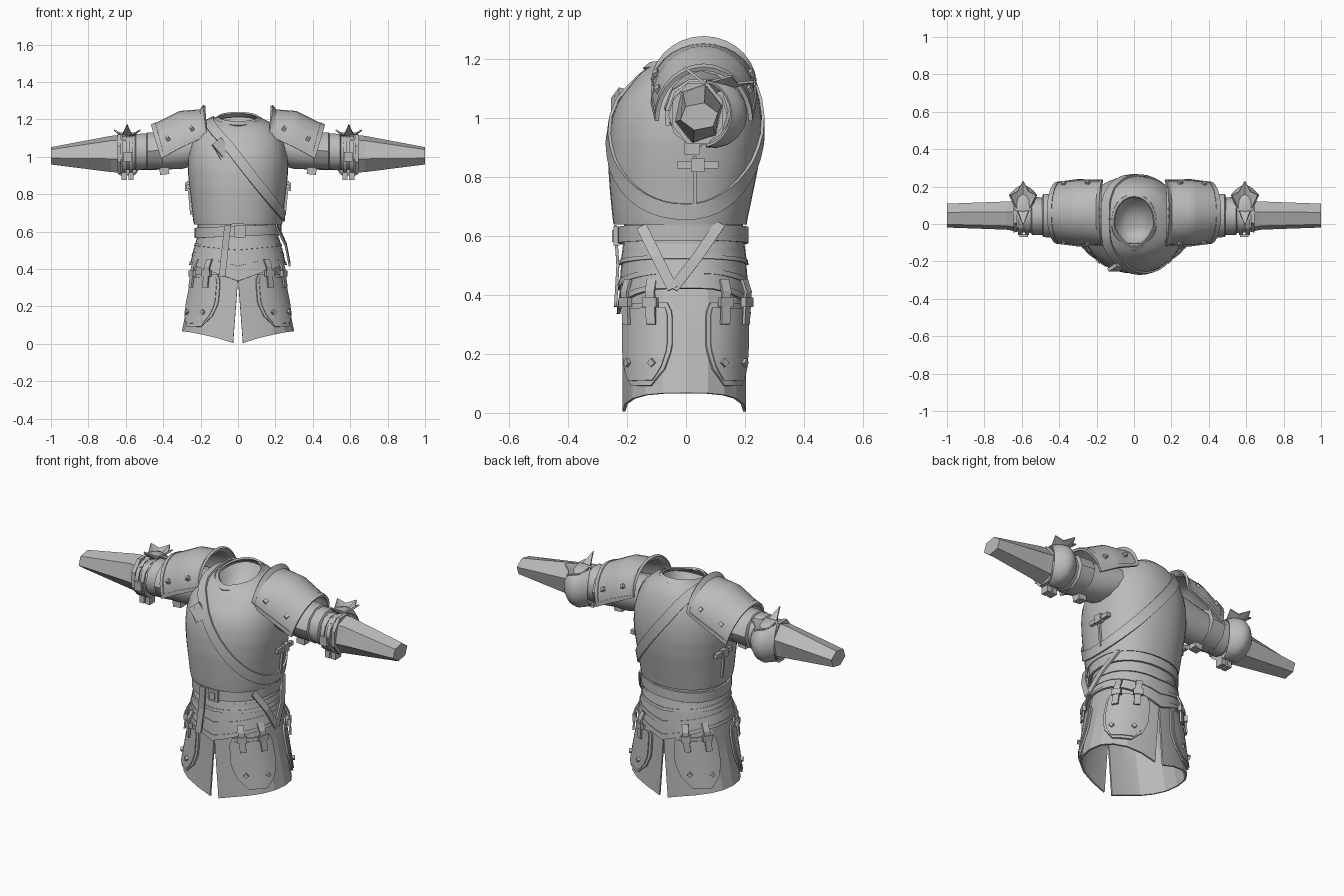
import bpy, bmesh, math
from math import sin, cos, pi, radians, copysign
from mathutils import Vector, Matrix

if "Cube" in bpy.data.objects:
    bpy.data.objects.remove(bpy.data.objects["Cube"])

V = Vector
grey = bpy.data.materials.new("steel_grey")
grey.diffuse_color = (0.5, 0.5, 0.5, 1)
grey.use_nodes = True
grey.node_tree.nodes["Principled BSDF"].inputs["Base Color"].default_value = grey.diffuse_color


def finish(name, bm, th=0, mirror=False, smooth=40):
    me = bpy.data.meshes.new(name)
    bm.to_mesh(me)
    bm.free()
    ob = bpy.data.objects.new(name, me)
    bpy.context.collection.objects.link(ob)
    me.materials.append(grey)
    bpy.ops.object.select_all(action='DESELECT')
    ob.select_set(True)
    bpy.context.view_layer.objects.active = ob
    if th:
        m = ob.modifiers.new("thickness", 'SOLIDIFY')
        m.thickness, m.offset = th, 1
        bpy.ops.object.modifier_apply(modifier=m.name)
    if smooth:
        bpy.ops.object.shade_smooth_by_angle(angle=radians(smooth))
    if mirror:
        ob.modifiers.new("mirror", 'MIRROR')
    return ob


def patch(name, f, us, vs, th=0.01, off=0, centre=(0, 0, 0.6), mirror=False, smooth=40):
    """Grid surface f(u, v), thickened away from centre; us, vs = (start, end, steps)."""
    bm = bmesh.new()
    at = lambda r, i: r[0] + (r[1] - r[0]) * i / r[2]
    g = [[bm.verts.new(f(at(us, i), at(vs, j))) for j in range(vs[2] + 1)] for i in range(us[2] + 1)]
    for i in range(us[2]):
        for j in range(vs[2]):
            bm.faces.new((g[i][j], g[i + 1][j], g[i + 1][j + 1], g[i][j + 1]))
    bmesh.ops.remove_doubles(bm, verts=bm.verts, dist=1e-5)
    bm.normal_update()
    if sum(p.normal.dot(p.calc_center_median() - V(centre)) for p in bm.faces) < 0:
        bmesh.ops.reverse_faces(bm, faces=bm.faces)
        bm.normal_update()
    if off:
        moves = [(v, v.normal * off) for v in bm.verts]
        for v, d in moves:
            v.co += d
    return finish(name, bm, th, mirror, smooth)


def box(name, loc, size, rot=(0, 0, 0), mirror=False):
    bm = bmesh.new()
    r = Matrix.Rotation(rot[2], 4, 'Z') @ Matrix.Rotation(rot[1], 4, 'Y') @ Matrix.Rotation(rot[0], 4, 'X')
    bmesh.ops.create_cube(bm, size=1, matrix=Matrix.Translation(loc) @ r @ Matrix.Diagonal((*size, 1)))
    return finish(name, bm, 0, mirror, 0)


def tube(name, rings, n, turn=0, mirror=True, smooth=40):
    """Capped tube along x; rings = (x, centre y, centre z, y radius, z radius)."""
    bm = bmesh.new()
    g = [[bm.verts.new((x, cy + ry * cos(turn + 2 * pi * k / n), cz + rz * sin(turn + 2 * pi * k / n)))
          for k in range(n)] for x, cy, cz, ry, rz in rings]
    for a, b in zip(g, g[1:]):
        for k in range(n):
            bm.faces.new((a[k], a[(k + 1) % n], b[(k + 1) % n], b[k]))
    bm.faces.new(g[0])
    bm.faces.new(g[-1])
    bmesh.ops.recalc_face_normals(bm, faces=bm.faces)
    return finish(name, bm, 0, mirror, smooth)


def lerp(table, t):
    """Piecewise linear lookup in rows (key, value, value, ...)."""
    t = min(max(t, table[0][0]), table[-1][0])
    for a, b in zip(table, table[1:]):
        if t <= b[0]:
            k = (t - a[0]) / (b[0] - a[0])
            return [p + (q - p) * k for p, q in zip(a[1:], b[1:])]


def oval(a, rx, yf, yb, p=0.9):
    c, s = cos(a), sin(a)
    return copysign(abs(c) ** p, c) * rx, copysign(abs(s) ** p, s) * (yb if s > 0 else yf)


def ribbon(name, pts, across, w, th=0.01, centre=(0, 0, 0.5), mirror=False):
    n = len(pts) - 1
    rows = [(i / n, *p) for i, p in enumerate(pts)]
    return patch(name, lambda u, v: V(lerp(rows, u)) + V(across).normalized() * w * v / 2,
                 (0, 1, n), (-1, 1, 1), th, 0, centre, mirror, 0)


# cuirass: stacked oval sections with sloping shoulders
BODY = [(.64, .23, .24, .2), (.66, .234, .243, .203), (.75, .243, .252, .222), (.84, .254, .258, .24),
        (.93, .263, .256, .25), (1.0, .26, .245, .25), (1.06, .248, .222, .243),
        (1.11, .228, .19, .228), (1.15, .203, .163, .208), (1.18, .165, .14, .185), (1.2, .118, .11, .155)]


def body(a, z):
    x, y = oval(a, *lerp(BODY, z))
    return V((x, y, z + .025 * sin(a) * max(0, (z - 1.05) / .15)))


patch("cuirass", body, (0, 2 * pi, 40), (.64, 1.2, 22), .006, centre=(0, 0, .85))
patch("waist_lining", lambda a, z: V((*oval(a, .21, .205, .188), z)), (0, 2 * pi, 28), (.5, .66, 2), .006)


# collar pointed at the front, with a rounded lining inside
def collar(a, t):
    x, y = oval(a, .126 - .024 * t, .14 - .024 * t, .165 - .024 * t, 1.35 if sin(a) < 0 else .95)
    return V((x, y, 1.187 + .02 * t + .025 * sin(a)))


patch("collar", collar, (0, 2 * pi, 24), (0, 1, 1), .01, centre=(0, 0, 1.0))
patch("neck_lining", lambda a, t: V((*oval(a, .117 * t, .108 * t, .15 * t), 1.1 + .085 * t ** 3 + .025 * t * sin(a))),
      (0, 2 * pi, 24), (0, 1, 5), .004, centre=(0, 0, .8))


# shoulder belt wrapped diagonally around the cuirass
def on_belt(a):
    lo, hi = .64, 1.2
    for _ in range(24):
        z = (lo + hi) / 2
        if z < .99 - 1.3 * body(a, z).x:
            lo = z
        else:
            hi = z
    return body(a, lo), (body(a + .01, lo) - body(a - .01, lo)).cross(body(a, lo + .005) - body(a, lo - .005)).normalized()


def sash(a, v):
    p, n = on_belt(a)
    t = (on_belt(a + .05)[0] - on_belt(a - .05)[0]).normalized()
    return p + n * .006 + n.cross(t).normalized() * .027 * v


patch("shoulder_belt", sash, (0, 2 * pi, 44), (-1, 1, 1), .01, centre=(0, 0, .9))
box("shoulder_belt_buckle", (-.09, -.232, 1.05), (.085, .02, .065), (-.45, radians(50), 0))
box("shoulder_belt_tongue", (-.1, -.24, 1.03), (.09, .012, .03), (-.2, radians(62), 0))

# side seam and fastening buckle of the cuirass
box("side_seam", (.258, .03, .78), (.012, .012, .18), (0, .09, 0), True)
box("side_strap", (.264, .04, .84), (.022, .14, .024), (0, 0, 0), True)
box("side_buckle", (.27, .04, .84), (.026, .045, .045), (0, 0, 0), True)


# waist belt and buckle
patch("waist_belt", lambda a, z: V((*oval(a, .22, .222, .2), z + .01 * cos(a))), (0, 2 * pi, 28), (.575, .63, 1), .012)
box("belt_buckle", (.01, -.235, .6), (.06, .02, .065))
box("belt_buckle_bar", (.01, -.245, .6), (.03, .012, .04))
ribbon("belt_end", [(-.055, -.235, .635), (-.07, -.226, .5), (-.085, -.234, .36)], (1, 0, .1), .036)
ribbon("hanging_loop_front", [(.2, -.15, .63), (.25, -.1, .53), (.272, -.045, .42)], (0, 1, .5), .036)
ribbon("hanging_loop_back", [(.2, .115, .64), (.25, .04, .53), (.272, -.045, .42)], (0, 1, -.5), .036)

# overlapping waist lames dipping to a point at front and back
for i, (zt, zb, dip, r) in enumerate([(.59, .52, .02, .224), (.56, .47, .055, .236), (.51, .42, .085, .25)]):
    def lame(a, t, zt=zt, zb=zb, dip=dip, r=r, i=i):
        x, y = oval(a, r - .022 + .022 * t, .203 + .012 * t + .004 * i, .188 + .012 * t + .004 * i)
        return V((x, y, zt + (zb - zt) * t - dip * t * max(0, 1 - abs(x) / (r * .95))))
    patch("waist_lame", lame, (0, 2 * pi, 32), (0, 1, 3), .008)
    patch("waist_lame_rim", lame, (0, 2 * pi, 32), (.82, 1, 1), .006, .006)


# skirt halves, split front and back
def skirt(a, z):
    t = (.46 - z) / .46
    x, y = oval(a, .208 + .096 * t, .206, .194, .85)
    return V((x, y, z))


def skirt_half(u, t):
    z = .46 + (.066 - .062 * abs(u) ** 2.5 - .46) * t
    edge = .026 * max(0, (.34 - z) / .34)
    p = skirt(u * pi / 2, z)
    p.x = max(p.x, edge)
    return p


patch("skirt", skirt_half, (-1, 1, 10), (0, 1, 4), .01, centre=(0, 0, .25), mirror=True, smooth=15)

# four hanging thigh plates with straps and studs
WIDTH = [(0, .86), (.12, 1.0), (.55, 1.0), (.8, .8), (1, .38)]
for c in (radians(-40), radians(46)):
    def plate(s, t, c=c, k=1.0):
        tt = .5 + (t - .5) * k
        return skirt(c + radians(31) * s * k * lerp(WIDTH, tt)[0], .37 - .28 * tt)
    patch("thigh_plate", plate, (-1, 1, 8), (0, 1, 10), .01, .012, (0, 0, .25), True)
    patch("thigh_plate_panel", lambda s, t: plate(s, t, k=.88), (-1, 1, 8), (0, 1, 10), .005, .022, (0, 0, .25), True)
    for s in (-.5, .5):
        a = c + radians(28) * s
        d = V((cos(a), sin(a), 0))
        pts = [skirt(a, z) + d * o for z, o in ((.45, .025), (.41, .04), (.36, .036), (.3, .032))]
        ribbon("plate_strap", pts, (-sin(a), cos(a), 0), .034, .01, (0, 0, .38), True)
        box("plate_buckle", skirt(a, .375) + d * .042, (.02, .052, .032), (0, 0, a), True)
        box("plate_stud", skirt(a, .17) + d * .032, (.016, .02, .02), (pi / 4, 0, a), True)

# sleeves and faceted forearms
tube("upper_sleeve", [(.2, .05, 1.06, .11, .1), (.3, .045, 1.04, .105, .105), (.45, .04, 1.025, .09, .095),
                      (.62, .04, 1.02, .085, .09)], 12)
tube("forearm", [(.6, .04, 1.015, .088, .106), (.68, .045, 1.015, .078, .1), (1.0, .045, 1.005, .066, .048)],
     6, radians(15), smooth=0)
tube("forearm_cuff", [(.625, .04, 1.015, .09, .112), (.645, .04, 1.015, .092, .112)], 8, pi / 8, smooth=0)


# shoulder guards: arched plates with a flared inner edge
TOP = [(0, .175, 1.27, .166), (.08, .192, 1.244, .163), (.5, .31, 1.235, .166), (1, .46, 1.16, .152)]
LOW = [(0, .165, 1.115), (.08, .18, 1.105), (.5, .3, 1.05), (1, .41, .99)]


def guard(u, v):
    a = v * pi / 2
    k = max(0, cos(a))
    tx, tz, ry = lerp(TOP, u)
    lx, lz = lerp(LOW, u)
    return V((lx + (tx - lx) * k, .06 + ry * sin(a), lz + (tz - lz) * k))


mid = (.28, .06, .95)
patch("shoulder_guard", guard, (0, 1, 12), (-1, 1, 14), .01, 0, mid, True)
for us, vs in (((0, .08, 1), (-1, 1, 14)), ((.92, 1, 1), (-1, 1, 14)),
               ((0, 1, 12), (-1, -.92, 1)), ((0, 1, 12), (.92, 1, 1))):
    patch("shoulder_guard_rim", guard, us, vs, .008, .006, mid, True)
for u in (.3, .78):
    for v in (-.72, .72):
        box("shoulder_stud", guard(u, v) + V((0, copysign(.012, v), .006)), (.02, .02, .02), (.6, .6, 0), True)

# upper arm lames and buckle under the arm
tube("arm_lame_upper", [(.4, .045, 1.035, .12, .1), (.485, .045, 1.03, .115, .105), (.492, .045, 1.03, .1, .095)], 10)
tube("arm_lame_lower", [(.47, .042, 1.03, .1, .098), (.545, .042, 1.025, .102, .103), (.552, .042, 1.025, .088, .09)], 10)
box("arm_strap_buckle", (.395, .03, .935), (.05, .05, .06), (0, .1, 0), True)

# elbow bands, cap and four-pointed crest
for x in (.572, .608):
    tube("elbow_band", [(x - .011, .04, 1.01, .1, .106), (x + .011, .04, 1.01, .1, .106)], 10)
    box("elbow_buckle", (x, .02, .897), (.028, .05, .04), (0, 0, 0), True)
box("elbow_front_buckle", (.59, -.062, 1.0), (.045, .016, .05), (0, 0, 0), True)


def cap(u, v):
    a = radians(-75 + 150 * u)
    r = .11 + .05 * sin(pi * u) * cos(v * pi / 2)
    return V((.593 + .07 * v * (.55 + .45 * sin(pi * u)), .04 + r * cos(a), 1.015 + r * sin(a)))


patch("elbow_cap", cap, (0, 1, 10), (-1, 1, 8), .008, 0, (.59, .04, 1.01), True)
bm = bmesh.new()
star = [(.593, -.01, 1.17), (.62, .06, 1.115), (.665, .155, 1.14), (.625, .175, 1.115),
        (.593, .232, 1.12), (.56, .175, 1.115), (.52, .155, 1.14), (.565, .06, 1.115)]
rim = [bm.verts.new(p) for p in star]
hub = bm.verts.new((.593, .1, 1.085))
for i in range(8):
    bm.faces.new((rim[i], rim[(i + 1) % 8], hub))
bmesh.ops.recalc_face_normals(bm, faces=bm.faces)
finish("elbow_crest", bm, .008, True, 0)
